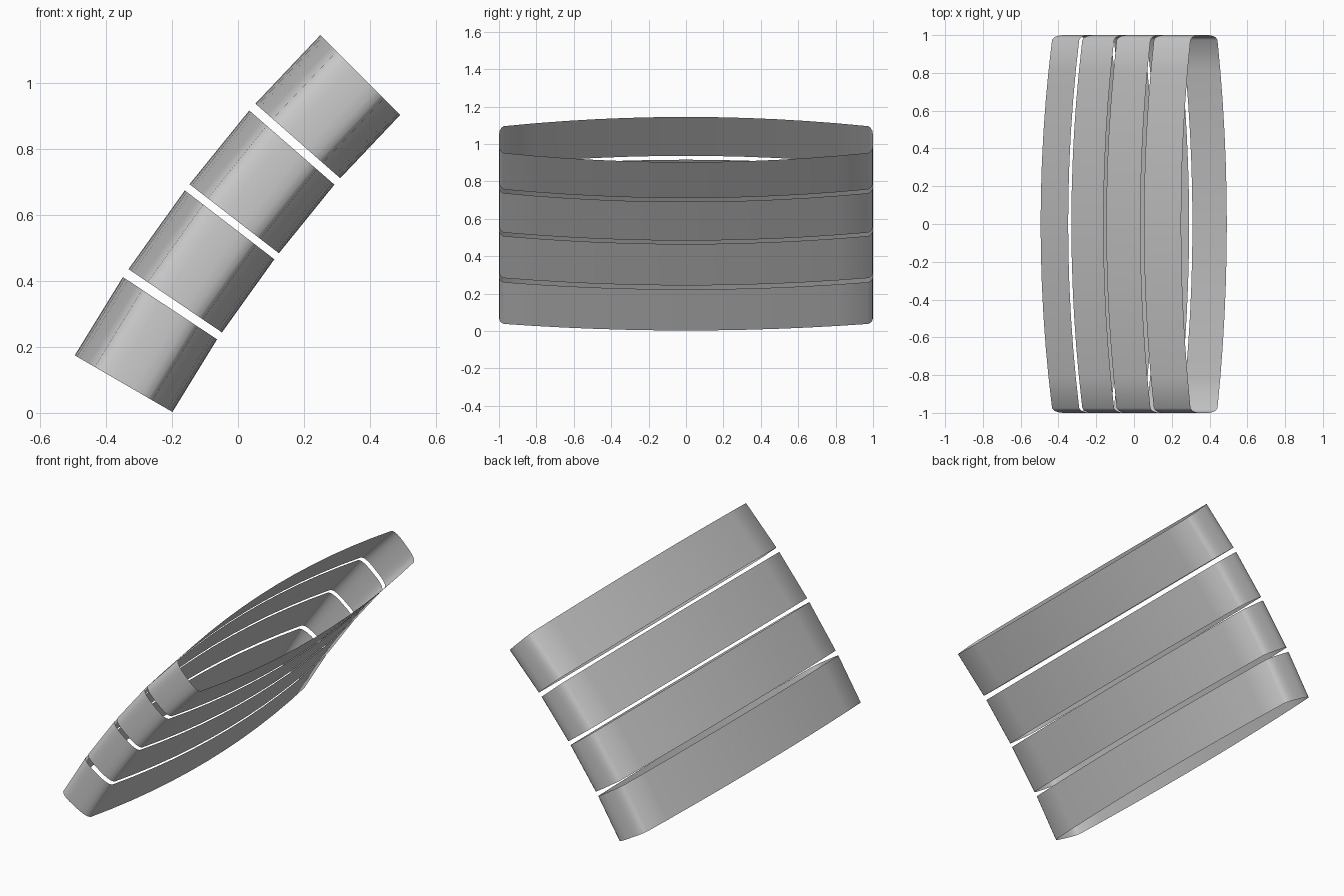
import bpy, bmesh, math
from mathutils import Vector

if "Cube" in bpy.data.objects:
    bpy.data.objects.remove(bpy.data.objects["Cube"])

# Quarter outline of the band section: (y, half width), bowed long side then rounded end
N = 6
quarter = [(0.975 * i / N, 0.171 - 0.07 * (i / N) ** 2) for i in range(N + 1)]
quarter += [(0.988, 0.088), (0.996, 0.066), (1.0, 0.035)]

# Mirror the quarter into a closed loop
half = quarter + [(y, -w) for y, w in reversed(quarter)]
loop = half + [(-y, w) for y, w in half[-2:0:-1]]


def ring(bm, left, right):
    """Place the section on the tilted line from left to right (x, z)."""
    a, b = Vector((left[0], 0, left[1])), Vector((right[0], 0, right[1]))
    mid, axis = (a + b) / 2, (b - a).normalized()
    return [bm.verts.new(mid + axis * w + Vector((0, y, 0))) for y, w in loop]


def band(name, low_left, low_right, top_left, top_right):
    """Open tube joining two tilted rings."""
    bm = bmesh.new()
    low, top = ring(bm, low_left, low_right), ring(bm, top_left, top_right)
    n = len(loop)
    for i in range(n):
        j = (i + 1) % n
        bm.faces.new((low[i], top[i], top[j], low[j]))
    # Point the normals outward
    bm.normal_update()
    centre = sum((v.co for v in bm.verts), Vector()) / len(bm.verts)
    f = bm.faces[:][0] if not bm.faces.ensure_lookup_table() else None
    if f.normal.dot(f.calc_center_median() - centre) < 0:
        bmesh.ops.reverse_faces(bm, faces=bm.faces[:])
    me = bpy.data.meshes.new(name)
    bm.to_mesh(me)
    bm.free()
    ob = bpy.data.objects.new(name, me)
    bpy.context.collection.objects.link(ob)
    bpy.ops.object.select_all(action='DESELECT')
    ob.select_set(True)
    bpy.context.view_layer.objects.active = ob
    bpy.ops.object.shade_smooth_by_angle(angle=math.radians(60))


# Four bands stacked along a leaning curve
band("band_1", (-0.494, 0.174), (-0.199, 0.003), (-0.348, 0.411), (-0.064, 0.223))
band("band_2", (-0.331, 0.435), (-0.049, 0.244), (-0.160, 0.673), (0.109, 0.466))
band("band_3", (-0.146, 0.692), (0.123, 0.484), (0.035, 0.915), (0.291, 0.692))
band("band_4", (0.053, 0.936), (0.309, 0.711), (0.250, 1.144), (0.491, 0.903))
